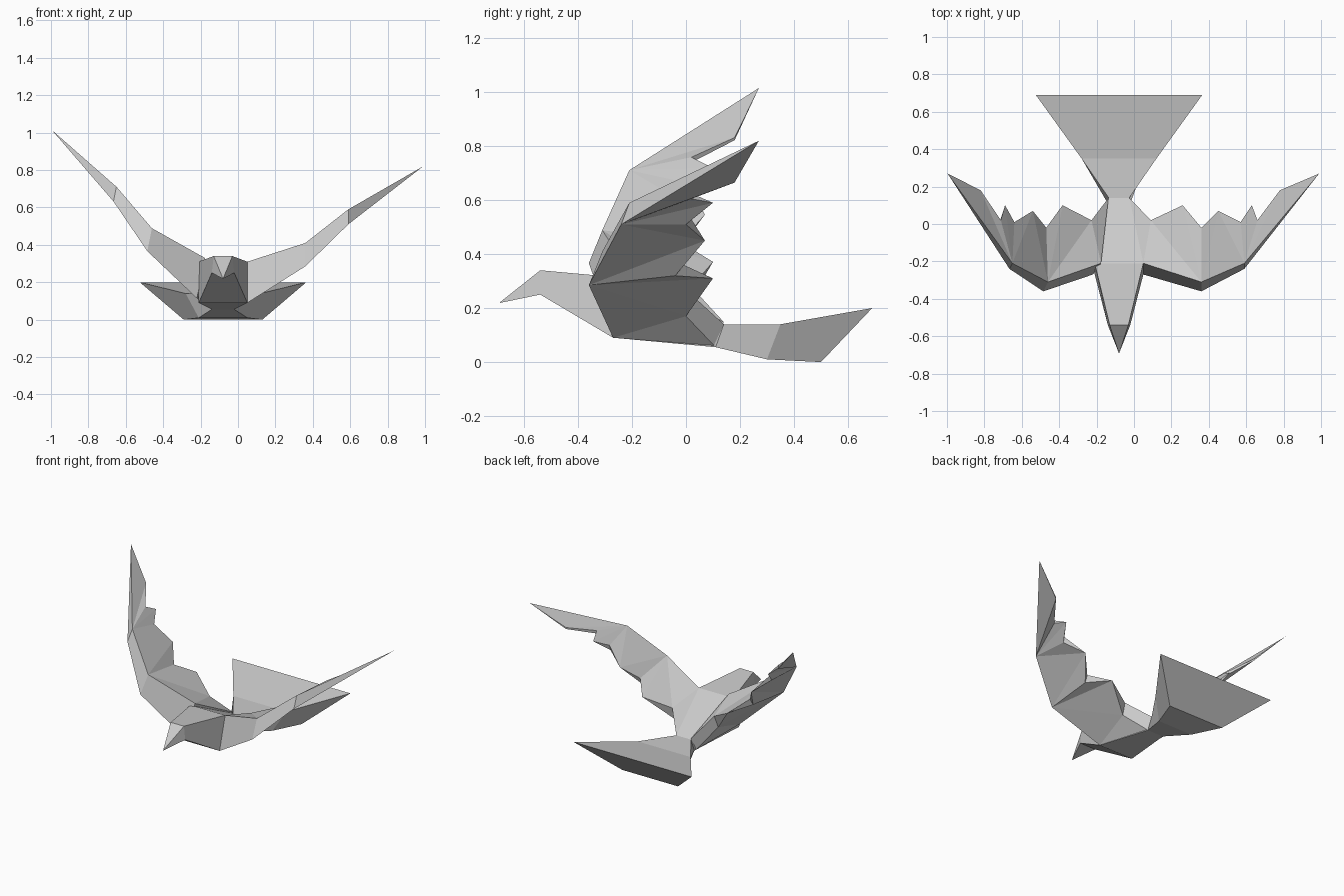
import bpy, bmesh, math
from mathutils import Matrix, Vector

cube = bpy.data.objects.get("Cube")
if cube:
    bpy.data.objects.remove(cube, do_unlink=True)

AXIS = Matrix.Translation((-0.08, 0, 0))   # the body sits slightly off centre

grey = bpy.data.materials.new("light_grey")
grey.use_nodes = True
colour = (0.6, 0.6, 0.6, 1)
grey.diffuse_color = colour
grey.node_tree.nodes["Principled BSDF"].inputs["Base Color"].default_value = colour


def make_object(name, bm, matrix):
    """Weld, orient and link a flat-shaded part."""
    bmesh.ops.remove_doubles(bm, verts=bm.verts, dist=0.0005)
    bmesh.ops.transform(bm, matrix=matrix, verts=bm.verts)
    bmesh.ops.recalc_face_normals(bm, faces=bm.faces)
    mesh = bpy.data.meshes.new(name)
    bm.to_mesh(mesh)
    bm.free()
    mesh.materials.append(grey)
    obj = bpy.data.objects.new(name, mesh)
    bpy.context.collection.objects.link(obj)
    return obj


def loft(name, sections):
    """Sections are (half width, y, z) of the top edge, then of the bottom edge."""
    bm = bmesh.new()
    rings = []
    for (tw, ty, tz), (bw, by, bz) in sections:
        corners = ((-tw, ty, tz), (tw, ty, tz), (bw, by, bz), (-bw, by, bz))
        rings.append([bm.verts.new(c) for c in corners])
    for a, b in zip(rings, rings[1:]):
        for i in range(4):
            j = (i + 1) % 4
            bm.faces.new((a[i], a[j], b[j], b[i]))
    bm.faces.new(rings[0])
    bm.faces.new(rings[-1])
    return make_object(name, bm, AXIS)


# Beak, head, torso and fanned tail, front to back
tail_root = ((0.055, 0.14, 0.14), (0.06, 0.11, 0.055))
head = ((0.05, -0.54, 0.34), (0.06, -0.54, 0.25))
shoulder = ((0.13, -0.21, 0.31), (0.13, -0.27, 0.09))
beak_tip = ((0.001, -0.69, 0.221), (0.001, -0.69, 0.219))
loft("body", [beak_tip, head, shoulder, tail_root])
loft("tail", [tail_root,
              ((0.2, 0.35, 0.14), (0.13, 0.3, 0.01)),
              ((0.445, 0.69, 0.2), (0.21, 0.5, 0))])

# Wing outline: x, y and z of the top, then how far back and down the bottom lies
LEADING = [(0.13, -0.21, 0.31, 0.06, 0.22), (0.44, -0.31, 0.41, 0.05, 0.125),
           (0.67, -0.21, 0.59, 0.03, 0.08), (1.07, 0.27, 0.82, 0, 0)]
TRAILING = [(0.055, 0.14, 0.14, 0.03, 0.085), (0.17, 0.02, 0.25, 0.02, 0.08),
            (0.34, 0.1, 0.31, 0, 0), (0.44, -0.02, 0.365, 0.02, 0.045),
            (0.53, 0.07, 0.45, 0, 0), (0.65, 0.01, 0.545, 0.01, 0.035),
            (0.71, 0.1, 0.59, 0, 0), (0.74, 0.02, 0.625, 0, 0.02),
            (0.86, 0.18, 0.675, 0, 0.01)]
# Trailing points fanned from the shoulder, elbow and wrist
FANS = [(0, 0, 1), (1, 1, 4), (2, 4, 8)]


def wing(name, matrix):
    bm = bmesh.new()

    def pair(p):
        x, y, z, back, down = p
        return bm.verts.new((x, y, z)), bm.verts.new((x, y - back, z - down))

    lead = [pair(p) for p in LEADING]
    trail = [pair(p) for p in TRAILING]
    for side in (0, 1):
        for hub, first, last in FANS:
            for i in range(first, last):
                bm.faces.new((lead[hub][side], trail[i][side], trail[i + 1][side]))
            bm.faces.new((lead[hub][side], trail[last][side], lead[hub + 1][side]))
    # Rim joining the upper and lower surfaces
    outline = lead + trail[::-1]
    for a, b in zip(outline, outline[1:] + outline[:1]):
        bm.faces.new((a[0], b[0], b[1], a[1]))
    return make_object(name, bm, matrix)


wing("left_wing", AXIS)
# The right wing is the mirrored wing, raised further
raised = Matrix.Translation((0.03, 0, 0)) @ Matrix.Rotation(math.radians(-11.4), 4, "Y")
wing("right_wing", AXIS @ Matrix.Scale(-1, 4, Vector((1, 0, 0))) @ raised)
